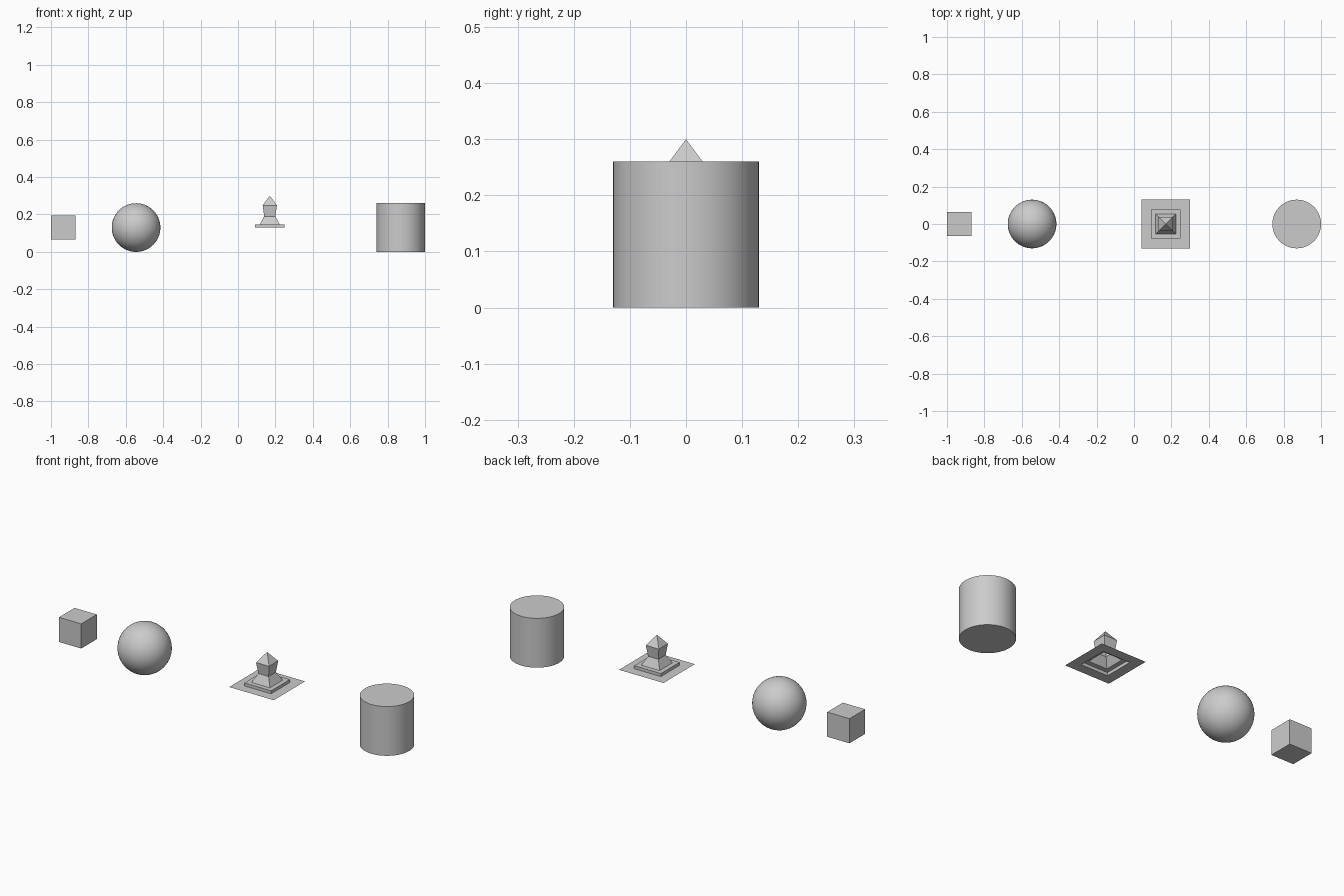
import bpy

if "Cube" in bpy.data.objects:
    bpy.data.objects.remove(bpy.data.objects["Cube"])

R = 0.13  # common radius and mid height


def smooth(name):
    ob = bpy.context.object
    ob.name = name
    bpy.ops.object.shade_smooth_by_angle()


# small cube
bpy.ops.mesh.primitive_cube_add(size=R, location=(-0.935, 0, R))
bpy.context.object.name = "cube"

# ball
bpy.ops.mesh.primitive_uv_sphere_add(segments=64, ring_count=32, radius=R, location=(-0.545, 0, R))
smooth("ball")

# drum
bpy.ops.mesh.primitive_cylinder_add(vertices=64, radius=R, depth=2 * R, location=(0.87, 0, R))
smooth("drum")

# stepped pedestal: square rings (half width, height) rising from a thin sheet, open below
rings = [(0.13, 0.0), (0.078, 0.0), (0.078, 0.016), (0.054, 0.016), (0.03, 0.06), (0.038, 0.119)]
verts, faces = [], []
for h, z in rings:
    verts += [(-h, -h, z), (h, -h, z), (h, h, z), (-h, h, z)]
for k in range(len(rings) - 1):
    for i in range(4):
        a, b = 4 * k + i, 4 * k + (i + 1) % 4
        faces.append((a, b, b + 4, a + 4))
# pointed cap
verts.append((0, 0, 0.17))
tip, last = len(verts) - 1, 4 * (len(rings) - 1)
faces += [(last + i, last + (i + 1) % 4, tip) for i in range(4)]
mesh = bpy.data.meshes.new("stepped_pedestal")
mesh.from_pydata(verts, [], faces)
pedestal = bpy.data.objects.new("stepped_pedestal", mesh)
pedestal.location = (0.17, 0, R)
bpy.context.collection.objects.link(pedestal)
